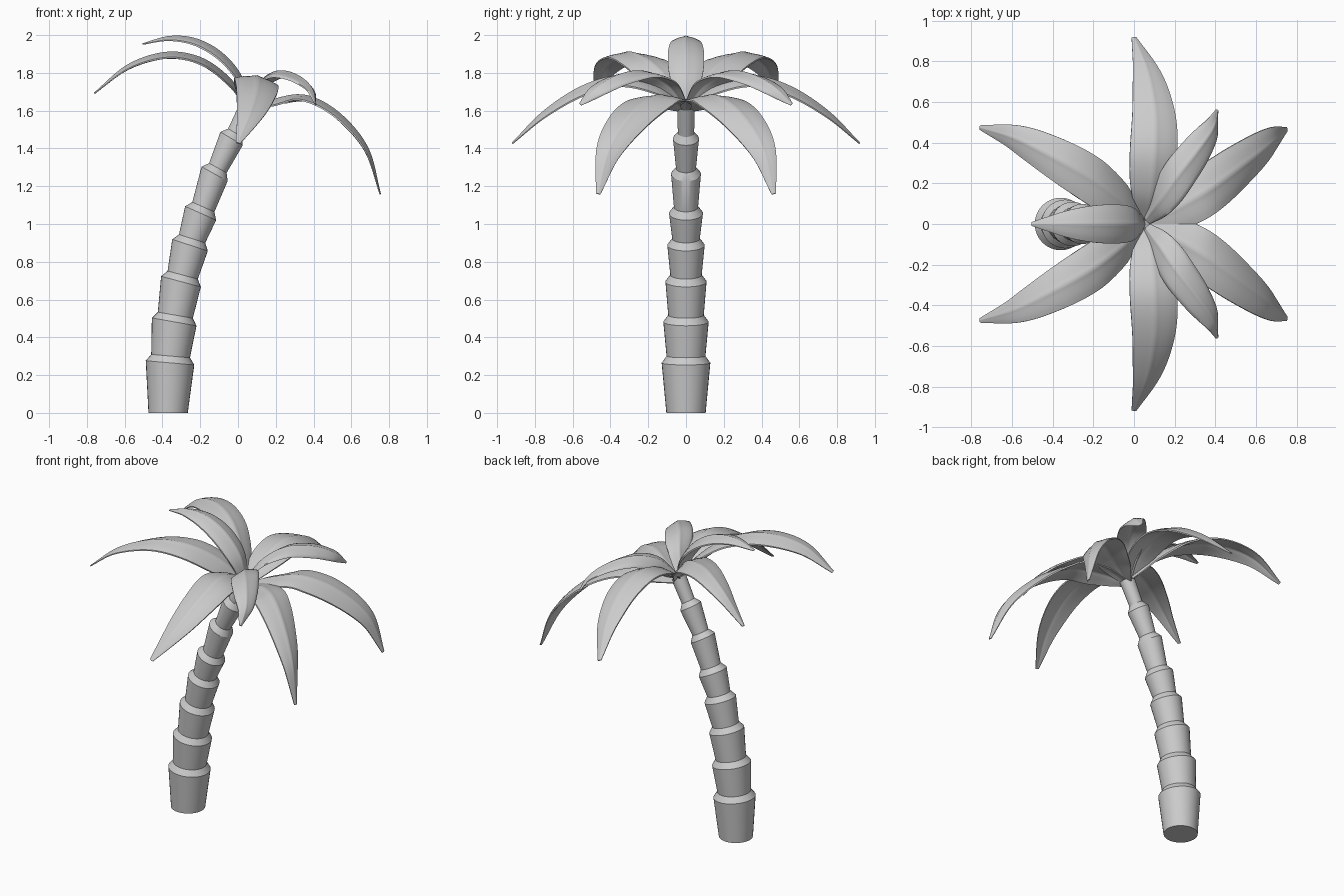
import bpy, bmesh, math
from mathutils import Vector as V

if "Cube" in bpy.data.objects:
    bpy.data.objects.remove(bpy.data.objects["Cube"])


def spline(pts, t):
    """Catmull-Rom point at t in 0..1 through the given vectors."""
    n = len(pts) - 1
    i = min(int(t * n), n - 1)
    f = t * n - i
    p1, p2 = pts[i], pts[i + 1]
    p0 = pts[i - 1] if i > 0 else p1 * 2 - p2
    p3 = pts[i + 2] if i + 2 <= n else p2 * 2 - p1
    return 0.5 * (p1 * 2 + (p2 - p0) * f + (p0 * 2 - p1 * 5 + p2 * 4 - p3) * f * f
                  + (p1 * 3 - p0 - p2 * 3 + p3) * f ** 3)


def loft(name, rings, angle):
    """Skin closed rings of points, cap both ends, smooth by angle."""
    bm = bmesh.new()
    rows = [[bm.verts.new(p) for p in r] for r in rings]
    n = len(rows[0])
    for a, b in zip(rows, rows[1:]):
        for i in range(n):
            j = (i + 1) % n
            bm.faces.new((a[i], a[j], b[j], b[i]))
    bm.faces.new(rows[0])
    bm.faces.new(rows[-1])
    bmesh.ops.recalc_face_normals(bm, faces=bm.faces)
    me = bpy.data.meshes.new(name)
    bm.to_mesh(me)
    bm.free()
    ob = bpy.data.objects.new(name, me)
    bpy.context.collection.objects.link(ob)
    bpy.ops.object.select_all(action='DESELECT')
    ob.select_set(True)
    bpy.context.view_layer.objects.active = ob
    bpy.ops.object.shade_smooth_by_angle(angle=math.radians(angle))
    return ob


# Trunk: stacked flared segments along a leaning path
def ring(x, z, r, tilt, lift=0, n=32):
    a = math.radians(tilt)
    c = V((x, 0, z)) + lift * V((math.sin(a), 0, math.cos(a)))
    side = V((math.cos(a), 0, -math.sin(a)))
    return [c + r * (side * math.cos(k * math.tau / n) + V((0, 1, 0)) * math.sin(k * math.tau / n))
            for k in range(n)]


joints = [(-.36, .265, .129, 5), (-.338, .482, .12, 10), (-.302, .695, .109, 15),
          (-.254, .888, .099, 18), (-.198, 1.057, .09, 24), (-.124, 1.265, .079, 29),
          (-.034, 1.452, .069, 31)]
rings = [ring(-.37, 0, .104, 0)]
for x, z, r, tilt in joints:
    rings += [ring(x, z, r, tilt), ring(x, z, r - .026, tilt, .036)]
rings.append(ring(.055, 1.625, .047, 28))
loft("trunk", rings, 30)


# Leaves: arched blade with a midrib, swept along a drooping spine
WIDTH = [V((w, 0, 0)) for w in (.32, .68, .92, 1, .98, .88, .7, .42, .1)]
US = [-1, -.8, -.55, -.3, -.12, 0, .12, .3, .55, .8, 1]


def leaf(name, spine, half, axis, mirror=1, steps=36):
    pts = [V(p) for p in spine]
    axis = V(axis)
    rings = []
    for k in range(steps + 1):
        t = 1 - (1 - k / steps) ** 1.3
        c = spline(pts, t)
        tan = (spline(pts, min(t + .01, 1)) - spline(pts, max(t - .01, 0))).normalized()
        nor = tan.cross(axis).normalized()
        if t > .25 and nor.z < 0 or t <= .25 and nor.dot(V((0, 0, 1))) < 0:
            nor = -nor
        side = nor.cross(tan).normalized()
        s = spline(WIDTH, t).x
        w = half * s

        def at(u, low):
            h = .028 * s * (.4 - u * u)                       # arched blade
            h += .007 * s * math.exp(-(u / .13) ** 2)         # midrib
            h -= low * .02 * (.3 + .7 * s) * (1 - .55 * abs(u) ** 3)
            return c + side * (u * w) + nor * h
        loop = [at(u, 0) for u in US] + [at(u, 1) for u in reversed(US)]
        rings.append([V((p.x, p.y * mirror, p.z)) for p in loop])
    loft(name, rings, 60)


PAIRS = {
    "side_leaf": ([(.06, .02, 1.63), (.085, .16, 1.725), (.1, .35, 1.77), (.1, .55, 1.715),
                   (.065, .75, 1.59), (.0, .92, 1.43)], .118, (1, 0, -.17)),
    "rear_leaf": ([(.05, .02, 1.63), (-.05, .1, 1.76), (-.2, .215, 1.865), (-.38, .32, 1.895),
                   (-.58, .42, 1.835), (-.76, .475, 1.695)], .112, (0, 1, 0)),
    "drooping_leaf": ([(.07, .01, 1.61), (.2, .07, 1.65), (.36, .165, 1.665), (.53, .29, 1.575),
                       (.68, .405, 1.4), (.755, .465, 1.16)], .118, (0, 1, 0)),
    "short_leaf": ([(.06, .02, 1.65), (.13, .11, 1.75), (.215, .235, 1.795), (.31, .36, 1.775),
                    (.385, .47, 1.715), (.412, .56, 1.635)], .085, (-.3, .95, 0)),
}
for name, (spine, half, axis) in PAIRS.items():
    leaf(name + "_back", spine, half, axis, 1)
    leaf(name + "_front", spine, half, axis, -1)

# Single upright leaf over the trunk
leaf("top_leaf", [(.05, 0, 1.63), (.01, 0, 1.77), (-.09, 0, 1.89), (-.22, 0, 1.965),
                  (-.36, 0, 1.985), (-.505, 0, 1.955)], .096, (0, 1, 0))
